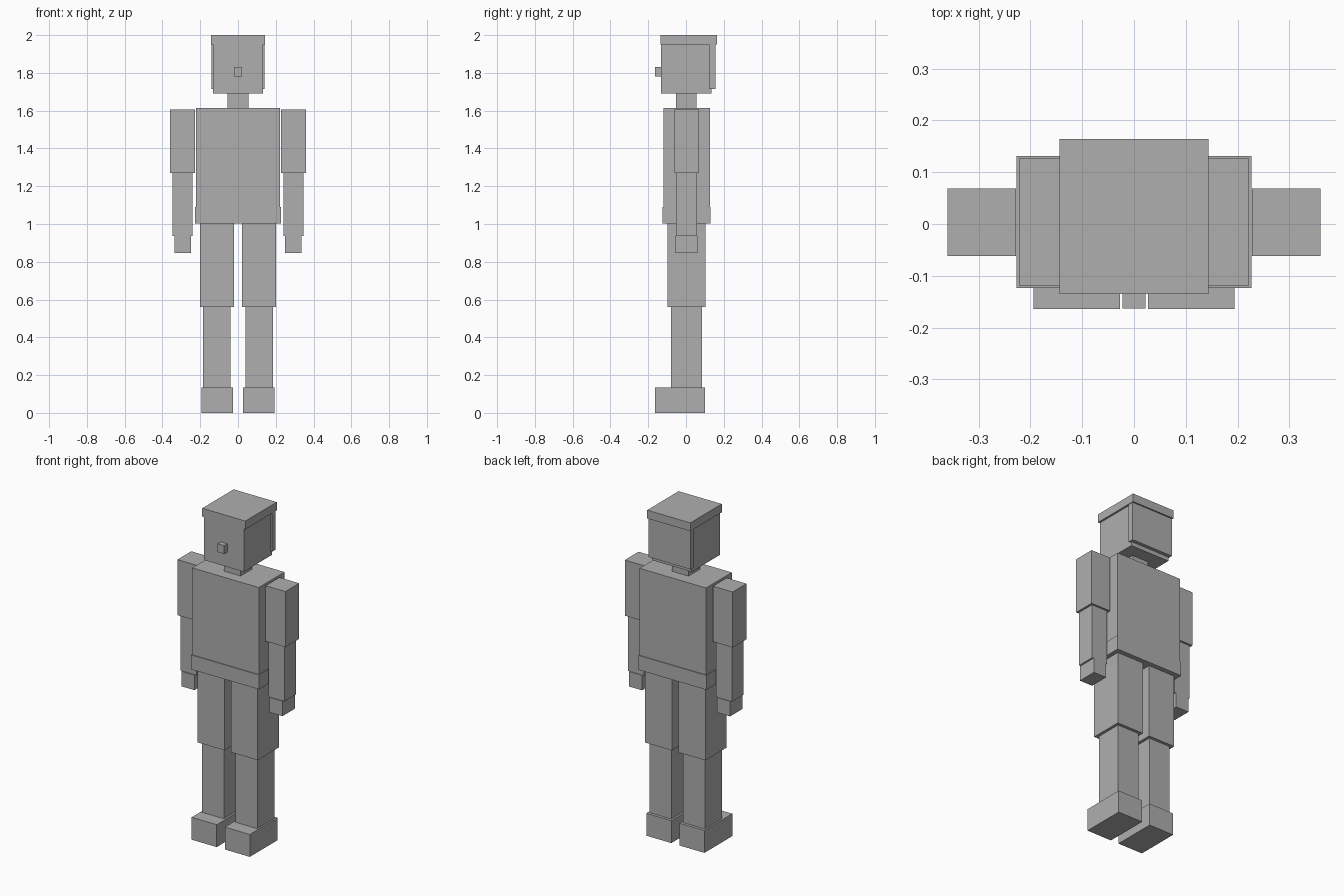
import bpy
import bmesh

if "Cube" in bpy.data.objects:
    bpy.data.objects.remove(bpy.data.objects["Cube"])

grey = bpy.data.materials.new("plain grey")
grey.diffuse_color = (0.43, 0.43, 0.43, 1.0)
grey.use_nodes = True
grey.node_tree.nodes["Principled BSDF"].inputs["Base Color"].default_value = grey.diffuse_color


def box(name, x, y, z):
    """Axis-aligned box from (min, max) ranges."""
    bm = bmesh.new()
    bmesh.ops.create_cube(bm, size=1.0)
    for v in bm.verts:
        for i, (lo, hi) in enumerate((x, y, z)):
            v.co[i] = lo if v.co[i] < 0 else hi
    mesh = bpy.data.meshes.new(name)
    bm.to_mesh(mesh)
    bm.free()
    mesh.materials.append(grey)
    obj = bpy.data.objects.new(name, mesh)
    bpy.context.collection.objects.link(obj)


def centre_box(name, half_x, y, z):
    box(name, (-half_x, half_x), y, z)


def pair(name, x, y, z):
    """One box on each side of the body."""
    box("left_" + name, x, y, z)
    box("right_" + name, (-x[1], -x[0]), y, z)


# Head, with hair cap and back hair
centre_box("head", 0.132, (-0.133, 0.134), (1.69, 1.955))
centre_box("hair_top", 0.144, (-0.135, 0.164), (1.95, 2.0))
centre_box("hair_back", 0.14, (0.122, 0.155), (1.715, 1.95))
centre_box("nose", 0.022, (-0.163, -0.133), (1.78, 1.83))

# Trunk
centre_box("neck", 0.055, (-0.054, 0.055), (1.61, 1.69))
centre_box("torso", 0.222, (-0.119, 0.126), (1.05, 1.614))
centre_box("hips", 0.227, (-0.124, 0.131), (1.003, 1.09))

# Arms
pair("upper_arm", (0.228, 0.36), (-0.062, 0.069), (1.27, 1.605))
pair("forearm", (0.24, 0.347), (-0.052, 0.057), (0.936, 1.27))
pair("hand", (0.25, 0.337), (-0.058, 0.061), (0.846, 0.936))

# Legs
pair("thigh", (0.022, 0.201), (-0.099, 0.102), (0.56, 1.003))
pair("shin", (0.039, 0.184), (-0.079, 0.084), (0.135, 0.56))
pair("foot", (0.027, 0.194), (-0.164, 0.101), (0.0, 0.135))
